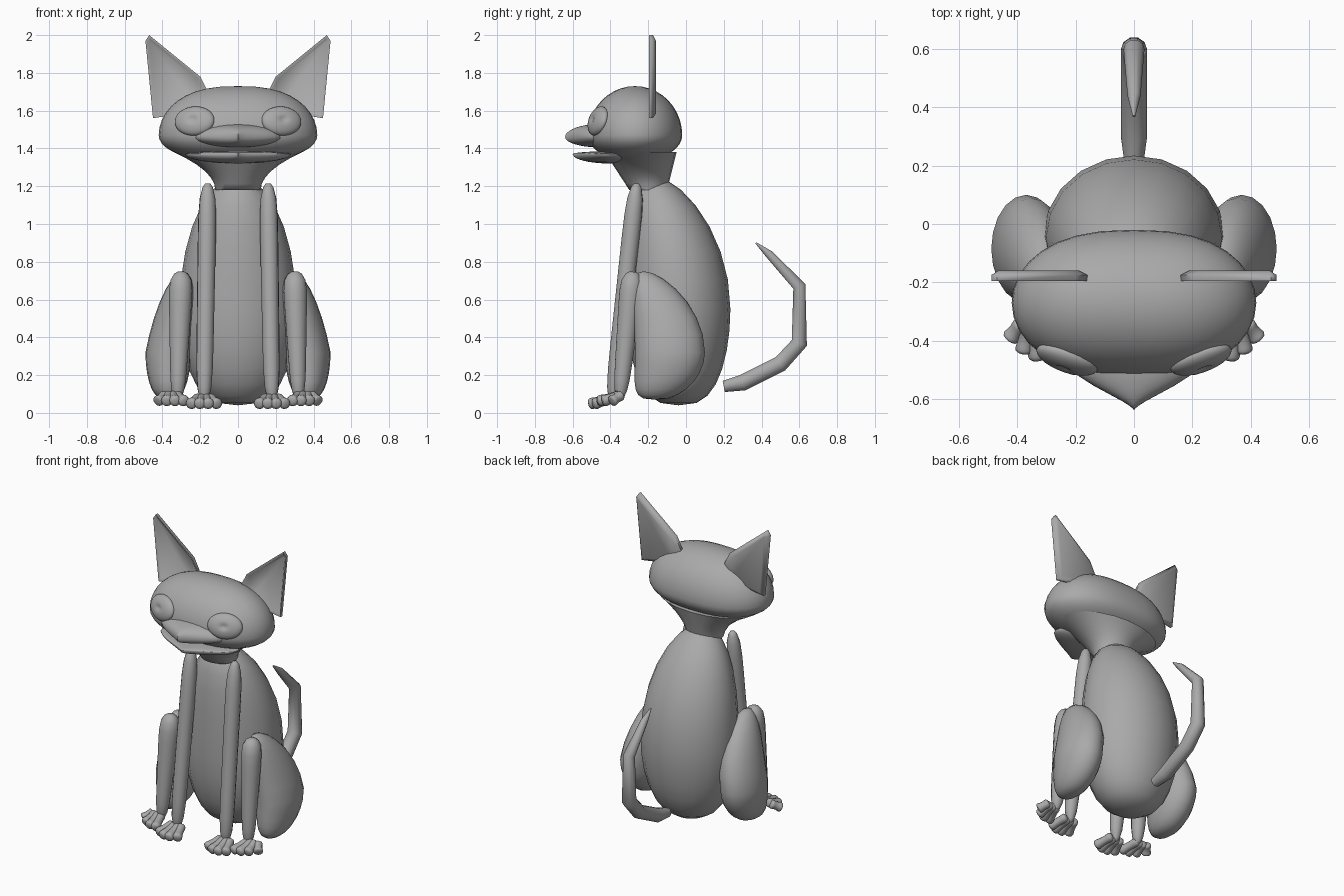
import bpy, bmesh, math
from mathutils import Vector, Matrix

if "Cube" in bpy.data.objects:
    bpy.data.objects.remove(bpy.data.objects["Cube"])

grey = bpy.data.materials.new("soft grey")
grey.use_nodes = True
grey.diffuse_color = (0.4, 0.4, 0.4, 1)
grey.node_tree.nodes["Principled BSDF"].inputs["Base Color"].default_value = grey.diffuse_color


def add_object(name, data):
    ob = bpy.data.objects.new(name, data)
    bpy.context.collection.objects.link(ob)
    data.materials.append(grey)
    bpy.ops.object.select_all(action='DESELECT')
    ob.select_set(True)
    bpy.context.view_layer.objects.active = ob


def finish(name, bm):
    bmesh.ops.recalc_face_normals(bm, faces=bm.faces)
    mesh = bpy.data.meshes.new(name)
    bm.to_mesh(mesh)
    bm.free()
    add_object(name, mesh)
    bpy.ops.object.shade_smooth_by_angle(angle=math.radians(60))


def shaped_sphere(name, shape, segments=32, rings=20):
    """Move every point of a unit sphere to the place given by a rule."""
    bm = bmesh.new()
    bmesh.ops.create_uvsphere(bm, u_segments=segments, v_segments=rings, radius=1)
    for vert in bm.verts:
        vert.co = shape(vert.co.copy())
    finish(name, bm)


def egg(name, centre, width, depth, down, up, lean, tuck=0, inward=0):
    """Egg with a full base and a top that leans to the front."""
    def shape(p):
        above = p.z > 0
        full = 1 if above else max(math.hypot(p.x, p.y), 0.01) ** -0.3
        shift = (lean if above else tuck) * p.z ** 2
        return Vector(centre) + Vector((p.x * full * width - inward * max(p.z, 0),
                                        p.y * full * depth - shift,
                                        p.z * (up if above else down)))
    shaped_sphere(name, shape, 20, 14)


def beak(name, centre, width, length, up, down):
    """Flat snout whose sides sweep in to a point."""
    def shape(p):
        sweep = p.x ** 2 + p.z ** 2
        return Vector(centre) + Vector((p.x * sweep * width, p.y * length,
                                        p.z * (up if p.z > 0 else down)))
    shaped_sphere(name, shape)


def bridge(bm, rings):
    for low, high in zip(rings, rings[1:]):
        for k in range(len(low)):
            bm.faces.new((low[k - 1], low[k], high[k], high[k - 1]))
    bm.faces.new(rings[0])
    bm.faces.new(rings[-1])


def limb(name, start, end, r_start, r_end, waist=0, steps=12, sides=12):
    """Straight tapered tube with round ends and an optional waist."""
    start, end = Vector(start), Vector(end)
    turn = (end - start).to_track_quat('Z', 'Y')
    bm = bmesh.new()
    rings = []
    for i in range(steps + 1):
        c = 0.99 * math.cos(math.pi * i / steps)
        t = (1 - c) / 2
        radius = r_start + (r_end - r_start) * t
        radius *= (1 - waist * math.sin(math.pi * t)) * math.sqrt(1 - c ** 8)
        rings.append([bm.verts.new(start.lerp(end, t) + turn @ Vector(
            (radius * math.cos(a), radius * math.sin(a), 0)))
            for a in (math.tau * k / sides for k in range(sides))])
    bridge(bm, rings)
    finish(name, bm)


def make_neck(steps=6, sides=20):
    # Collar flaring up into the underside of the head
    bm = bmesh.new()
    rings = []
    for i in range(steps + 1):
        t = i / steps
        width = 0.12 + 0.22 * t * t
        depth = 0.1 + 0.09 * t
        rings.append([bm.verts.new((width * math.cos(a), depth * math.sin(a) - 0.2 - 0.04 * t,
                                    1.18 + 0.2 * t))
                      for a in (math.tau * k / sides for k in range(sides))])
    bridge(bm, rings)
    finish("neck", bm)


def make_head(p):
    # Wide cheeks, high crown, shallow chin
    x = math.copysign(abs(p.x) ** 0.8, p.x) * 0.42
    return Vector((x, p.y * 0.25 - 0.27, p.z * (0.26 if p.z > 0 else 0.14) + 1.47))


def make_tail():
    curve = bpy.data.curves.new("tail", 'CURVE')
    curve.dimensions = '3D'
    curve.bevel_depth = 0.045
    curve.bevel_resolution = 3
    curve.use_fill_caps = True
    path = [(0.2, 0.14, 0.7), (0.3, 0.16, 1), (0.5, 0.26, 1), (0.6, 0.37, 1),
            (0.6, 0.67, 0.8), (0.44, 0.84, 0.5), (0.37, 0.9, 0.1)]
    spline = curve.splines.new('POLY')
    spline.points.add(len(path) - 1)
    for point, (y, z, radius) in zip(spline.points, path):
        point.co = (0, y, z, 1)
        point.radius = radius
    add_object("tail", curve)
    bpy.ops.object.convert(target='MESH')
    bpy.ops.object.shade_smooth_by_angle(angle=math.radians(60))


def make_ear(name, s):
    outline = [(0.45, 1.56), (0.49, 1.97), (0.47, 2), (0.2, 1.78), (0.16, 1.7), (0.2, 1.6)]
    bm = bmesh.new()
    front = bm.faces.new([bm.verts.new((s * x, -0.195, z)) for x, z in outline])
    extruded = bmesh.ops.extrude_face_region(bm, geom=[front])["geom"]
    back = next(g for g in extruded if isinstance(g, bmesh.types.BMFace))
    for vert in back.verts:
        vert.co.y += 0.02
    bmesh.ops.recalc_face_normals(bm, faces=bm.faces)
    front = min(bm.faces, key=lambda f: f.calc_center_median().y)
    back = max(bm.faces, key=lambda f: f.calc_center_median().y)
    # Hollow front and swollen back
    bmesh.ops.inset_individual(bm, faces=[front], thickness=0.01)
    bmesh.ops.inset_individual(bm, faces=[front], thickness=0.01, depth=-0.01)
    bmesh.ops.inset_individual(bm, faces=[back], thickness=0.03, depth=0.015)
    finish(name, bm)


def make_eye(name, s):
    place = (Matrix.Translation((s * 0.23, -0.465, 1.545)) @ Matrix.Rotation(s * 0.34, 4, 'Z')
             @ Matrix.Rotation(-0.3, 4, 'X') @ Matrix.Diagonal((0.11, 0.04, 0.08, 1))
             @ Matrix.Rotation(math.pi / 2, 4, 'X'))

    def shape(p):
        # Small dimple where the pupil sits
        if p.z > 0:
            p.z -= 0.3 * max(0, 1 - 3 * math.hypot(p.x, p.y))
        return place @ p
    shaped_sphere(name, shape)


def make_toes(name, s, x, y, z, reach, skew):
    # Four toes fanned out around the paw
    for i in range(4):
        fan = i - 1.5
        tip = y - reach + 0.012 * fan ** 2 + skew * fan
        limb(f"{name}_{i + 1}", (s * (x + 0.02 * fan), y, z),
             (s * (x + 0.048 * fan), tip, z - 0.035), 0.032, 0.036, 0.25)


egg("body", (0, -0.04, 0.55), 0.31, 0.275, 0.51, 0.7, lean=0.13)
make_neck()
shaped_sphere("head", make_head)
beak("muzzle", (0, -0.45, 1.46), 0.24, 0.19, 0.07, 0.055)
beak("lower_jaw", (0, -0.4, 1.37), 0.28, 0.2, 0.015, 0.05)
make_tail()

for s, side in ((1, "left"), (-1, "right")):
    make_ear(side + "_ear", s)
    make_eye(side + "_eye", s)
    limb(side + "_front_leg", (s * 0.16, -0.26, 1.22), (s * 0.18, -0.39, 0.05), 0.05, 0.044)
    make_toes(side + "_front_toe", s, 0.18, -0.38, 0.08, reach=0.14, skew=0)
    egg(side + "_thigh", (s * 0.37, -0.085, 0.32), 0.12, 0.185, 0.25, 0.43,
        lean=0.14, tuck=0.08, inward=s * 0.08)
    limb(side + "_shin", (s * 0.3, -0.28, 0.75), (s * 0.32, -0.35, 0.07), 0.07, 0.038)
    make_toes(side + "_hind_toe", s, 0.355, -0.34, 0.095, reach=0.12, skew=0.025)
